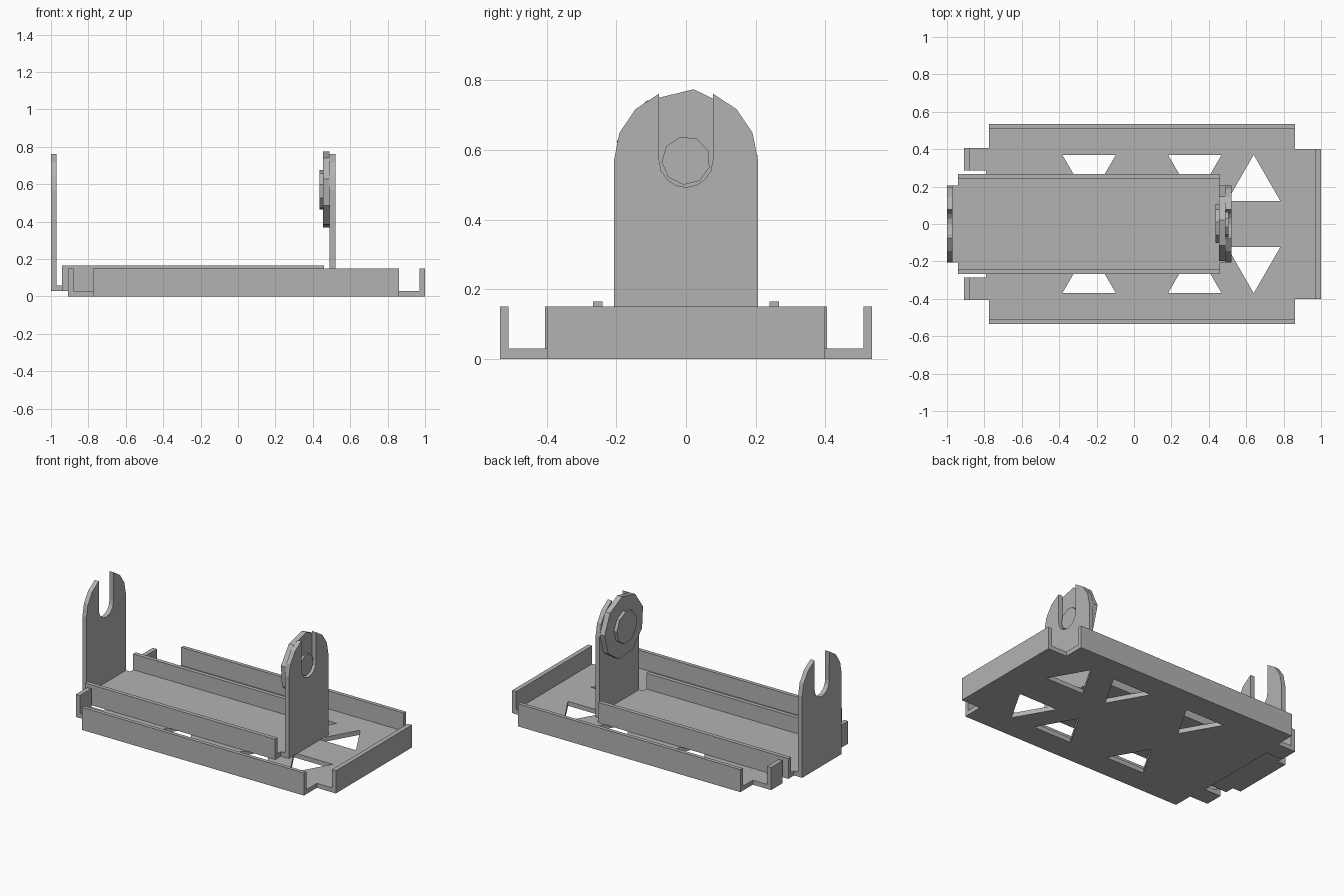
import bpy, bmesh
from math import cos, sin, radians
from mathutils import Vector

cube = bpy.data.objects.get("Cube")
if cube:
    bpy.data.objects.remove(cube, do_unlink=True)

grey = bpy.data.materials.new("plain grey")
grey.use_nodes = True
GREY = (0.45, 0.45, 0.45, 1)
grey.diffuse_color = GREY
grey.node_tree.nodes["Principled BSDF"].inputs["Base Color"].default_value = GREY


def slab(name, loops, lo, hi, axis="z"):
    """Extrude a flat outline (first loop) with holes (other loops) along an axis."""
    bm = bmesh.new()
    edges = []
    for loop in loops:
        vs = [bm.verts.new((a, b, lo) if axis == "z" else (lo, a, b)) for a, b in loop]
        edges += [bm.edges.new((v, vs[i - 1])) for i, v in enumerate(vs)]
    if len(loops) == 1:
        bm.faces.new(bm.verts)
    else:
        bmesh.ops.triangle_fill(bm, edges=edges, use_beauty=True)
    ext = bmesh.ops.extrude_face_region(bm, geom=bm.faces[:], use_keep_orig=True)
    step = Vector((0, 0, hi - lo)) if axis == "z" else Vector((hi - lo, 0, 0))
    moved = [g for g in ext["geom"] if isinstance(g, bmesh.types.BMVert)]
    bmesh.ops.translate(bm, verts=moved, vec=step)
    bmesh.ops.recalc_face_normals(bm, faces=bm.faces[:])
    mesh = bpy.data.meshes.new(name)
    bm.to_mesh(mesh)
    bm.free()
    mesh.materials.append(grey)
    obj = bpy.data.objects.new(name, mesh)
    bpy.context.collection.objects.link(obj)
    return obj


def box(name, x, y, z):
    return slab(name, [[(x[0], y[0]), (x[1], y[0]), (x[1], y[1]), (x[0], y[1])]], *z)


def arc(r, start, end, n, cz=0.57):
    return [(r * cos(radians(start + (end - start) * i / n)),
             cz + r * sin(radians(start + (end - start) * i / n))) for i in range(n + 1)]


def mirrored(half):
    return half + [(x, -y) for x, y in reversed(half)]


# Base floor with six triangular cut-outs
outline = mirrored([(-0.79, 0.285), (-0.88, 0.285), (-0.88, 0.405), (-0.775, 0.405),
                    (-0.775, 0.51), (0.86, 0.51), (0.86, 0.40), (0.97, 0.40)])
holes = []
for s in (1, -1):
    for cx in (-0.24, 0.325):
        holes.append([(cx - 0.143, 0.37 * s), (cx + 0.143, 0.37 * s), (cx, 0.122 * s)])
    holes.append([(0.497, 0.122 * s), (0.783, 0.122 * s), (0.64, 0.37 * s)])
slab("base_floor", [outline] + holes, 0, 0.03)

# Base walls and inner tray walls on both sides
for side, s in (("left", 1), ("right", -1)):
    def span(a, b):
        return sorted((a * s, b * s))
    tag = "back" if s > 0 else "front"
    box(tag + "_base_wall", (-0.775, 0.86), span(0.51, 0.535), (0, 0.15))
    box(tag + "_end_tab", (-0.91, -0.88), span(0.285, 0.405), (0, 0.15))
    box(tag + "_tray_wall", (-0.94, 0.46), span(0.24, 0.267), (0.03, 0.165))
box("base_end_wall", (0.97, 1.0), (-0.40, 0.40), (0, 0.15))

# Inner tray floor with narrow tongues at both ends
slab("tray_floor", [mirrored([(-0.97, 0.207), (-0.94, 0.207), (-0.94, 0.24),
                              (0.46, 0.24), (0.46, 0.207), (0.49, 0.207)])], 0.03, 0.06)

# Upright brackets with a round top and an open slot
profile = ([(-0.207, 0.03), (0.207, 0.03)] + arc(0.207, 0, 68, 3)
           + arc(0.077, 0, -180, 8) + arc(0.207, 112, 180, 3))
slab("left_end_bracket", [profile], -1.0, -0.97, "x")
slab("right_end_bracket", [profile], 0.49, 0.52, "x")

# Stepped nine-sided hub held in the slot
for name, r, phase, lo, hi in (("hub_flange", 0.206, 4, 0.455, 0.49),
                               ("hub_boss", 0.107, 4, 0.435, 0.455),
                               ("hub_pin", 0.07, 24, 0.49, 0.505)):
    slab(name, [arc(r, phase, phase + 360, 9)[:-1]], lo, hi, "x")
